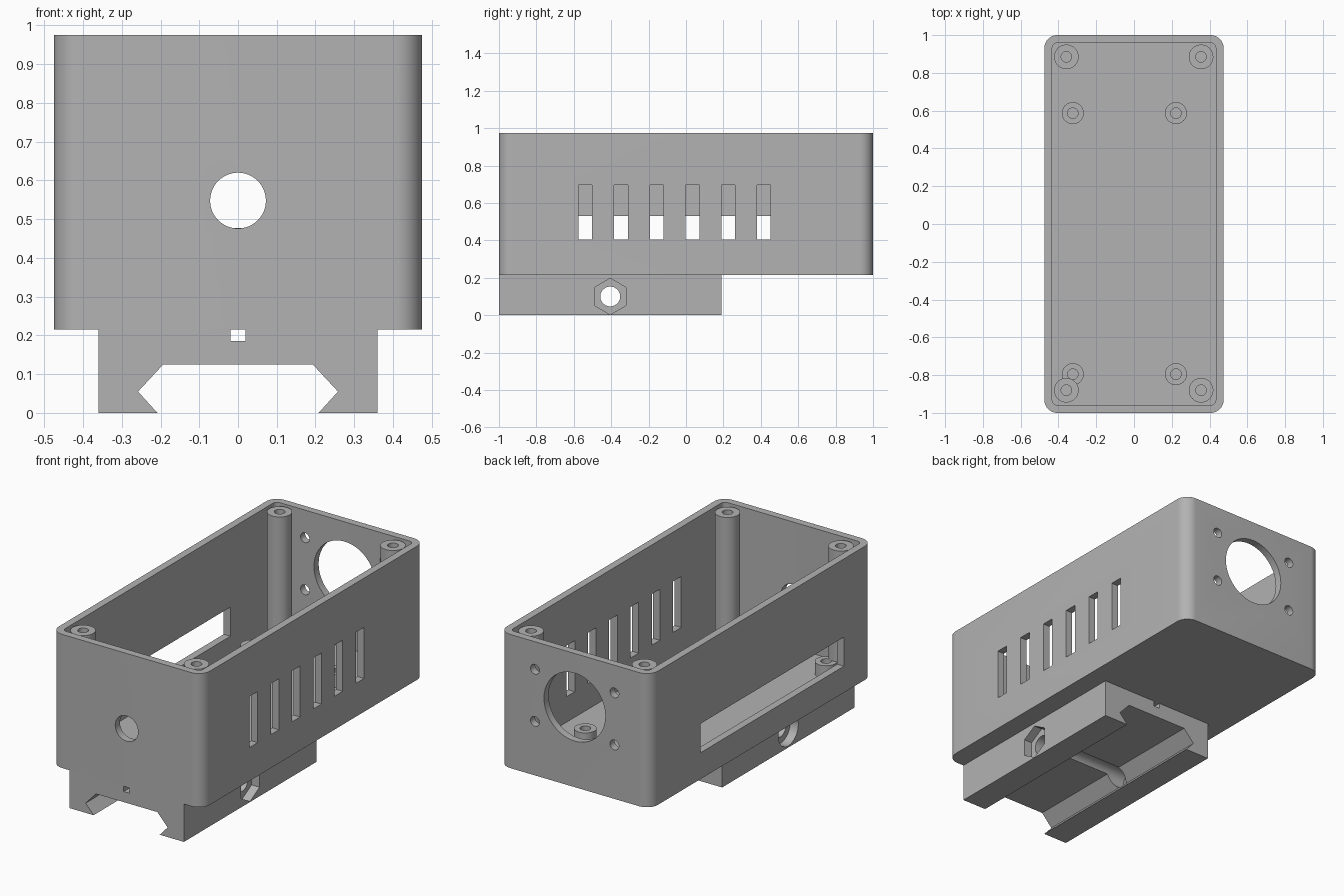
import bpy, bmesh, math

cube = bpy.data.objects.get("Cube")
if cube:
    bpy.data.objects.remove(cube, do_unlink=True)

GREY = (0.45, 0.45, 0.45, 1.0)
grey = bpy.data.materials.new("plain_grey")
grey.use_nodes = True
grey.diffuse_color = GREY
grey.node_tree.nodes["Principled BSDF"].inputs["Base Color"].default_value = GREY

# Maps a profile point (a, b) and a position t along the extrusion axis to 3D
AXES = {
    "x": lambda a, b, t: (t, a, b),
    "y": lambda a, b, t: (a, t, b),
    "z": lambda a, b, t: (a, b, t),
}


def prism(name, profile, axis, lo, hi):
    """Extrude a closed profile along an axis."""
    bm = bmesh.new()
    place = AXES[axis]
    ends = [[bm.verts.new(place(a, b, t)) for a, b in profile] for t in (lo, hi)]
    bm.faces.new(ends[0])
    bm.faces.new(ends[1])
    for i in range(len(profile)):
        j = (i + 1) % len(profile)
        bm.faces.new((ends[0][i], ends[0][j], ends[1][j], ends[1][i]))
    bmesh.ops.recalc_face_normals(bm, faces=bm.faces)
    mesh = bpy.data.meshes.new(name)
    bm.to_mesh(mesh)
    bm.free()
    mesh.materials.append(grey)
    obj = bpy.data.objects.new(name, mesh)
    bpy.context.scene.collection.objects.link(obj)
    return obj


def ring(a, b, r, n=48, turn=0.0):
    steps = [turn + math.tau * i / n for i in range(n)]
    return [(a + r * math.cos(s), b + r * math.sin(s)) for s in steps]


def rect(a0, a1, b0, b1):
    return [(a0, b0), (a1, b0), (a1, b1), (a0, b1)]


def rounded(hx, hy, r, n=10):
    """Centred rectangle with round corners."""
    pts = []
    for k, (sx, sy) in enumerate([(1, 1), (-1, 1), (-1, -1), (1, -1)]):
        for i in range(n + 1):
            s = math.pi / 2 * (k + i / n)
            pts.append((sx * (hx - r) + r * math.cos(s), sy * (hy - r) + r * math.sin(s)))
    return pts


def carve(obj, cutters):
    """Subtract the cutters, keep the result and drop the cutters."""
    for c in cutters:
        c.hide_render = True
        mod = obj.modifiers.new("cut", "BOOLEAN")
        mod.operation, mod.solver, mod.object = "DIFFERENCE", "EXACT", c
    graph = bpy.context.evaluated_depsgraph_get()
    mesh = bpy.data.meshes.new_from_object(obj.evaluated_get(graph))
    obj.modifiers.clear()
    obj.data = mesh
    mesh.name = obj.name
    for c in cutters:
        bpy.data.objects.remove(c, do_unlink=True)
    return obj


HX, HY, WALL = 0.475, 1.0, 0.042
BASE, FLOOR, TOP = 0.215, 0.26, 0.975
parts = []

# Open box with rounded corners
cuts = [prism("cavity", rounded(HX - WALL, HY - WALL, 0.025), "z", FLOOR, TOP + 0.1)]
# Cable hole in the front wall
cuts.append(prism("cable_hole", ring(0, 0.548, 0.072), "y", -1.1, -0.9))
# Fan opening and its screw holes in the back wall
FAN_Z = 0.67
cuts.append(prism("fan_hole", ring(0, FAN_Z, 0.193, 64), "y", 0.9, 1.1))
for sx in (-1, 1):
    for sz in (-1, 1):
        hole = ring(sx * 0.25, FAN_Z + sz * 0.148, 0.028, 24)
        cuts.append(prism("fan_screw_hole", hole, "y", 0.9, 1.1))
# Vent slots on one side, a long window on the other
for i in range(6):
    y = -0.575 + 0.191 * i
    cuts.append(prism("vent", rect(y, y + 0.073, 0.405, 0.695), "x", 0.4, 0.6))
cuts.append(prism("window", rect(-0.74, 0.55, 0.365, 0.53), "x", -0.6, -0.4))
parts.append(carve(prism("enclosure", rounded(HX, HY, 0.07), "z", BASE, TOP), cuts))


# Corner posts for the lid and low bosses for the board
def tube(name, x, y, r, top, depth):
    body = prism(name, ring(x, y, r, 40), "z", FLOOR - 0.01, top)
    bore = prism("bore", ring(x, y, 0.028, 24), "z", top - depth, top + 0.1)
    parts.append(carve(body, [bore]))


for x in (-0.358, 0.355):
    for y in (-0.88, 0.885):
        tube("corner_post", x, y, 0.065, 0.965, 0.3)
for x in (-0.324, 0.222):
    for y in (-0.795, 0.587):
        tube("board_boss", x, y, 0.058, 0.333, 0.07)

# Rail mount with a dovetail channel underneath
half = [(0.36, BASE), (0.36, 0), (0.208, 0), (0.258, 0.055), (0.193, 0.125)]
outline = half + [(-x, z) for x, z in reversed(half)]
BOLT_Y, BOLT_Z = -0.405, 0.1
mount_cuts = [
    prism("wire_slot", rect(-0.019, 0.019, 0.185, 0.23), "y", -1.1, 0.3),
    prism("bolt_hole", ring(BOLT_Y, BOLT_Z, 0.053), "x", -0.5, 0.5),
    prism("nut_pocket", ring(BOLT_Y, BOLT_Z, 0.097, 6, math.pi / 2), "x", 0.31, 0.5),
    prism("bolt_head_pocket", ring(BOLT_Y, BOLT_Z, 0.09), "x", -0.5, -0.31),
]
parts.append(carve(prism("rail_mount", outline, "y", -1.0, 0.19), mount_cuts))

# Smooth the round walls, keep the edges crisp
bpy.ops.object.select_all(action="DESELECT")
for p in parts:
    p.select_set(True)
bpy.context.view_layer.objects.active = parts[0]
bpy.ops.object.shade_smooth_by_angle(angle=math.radians(30))
